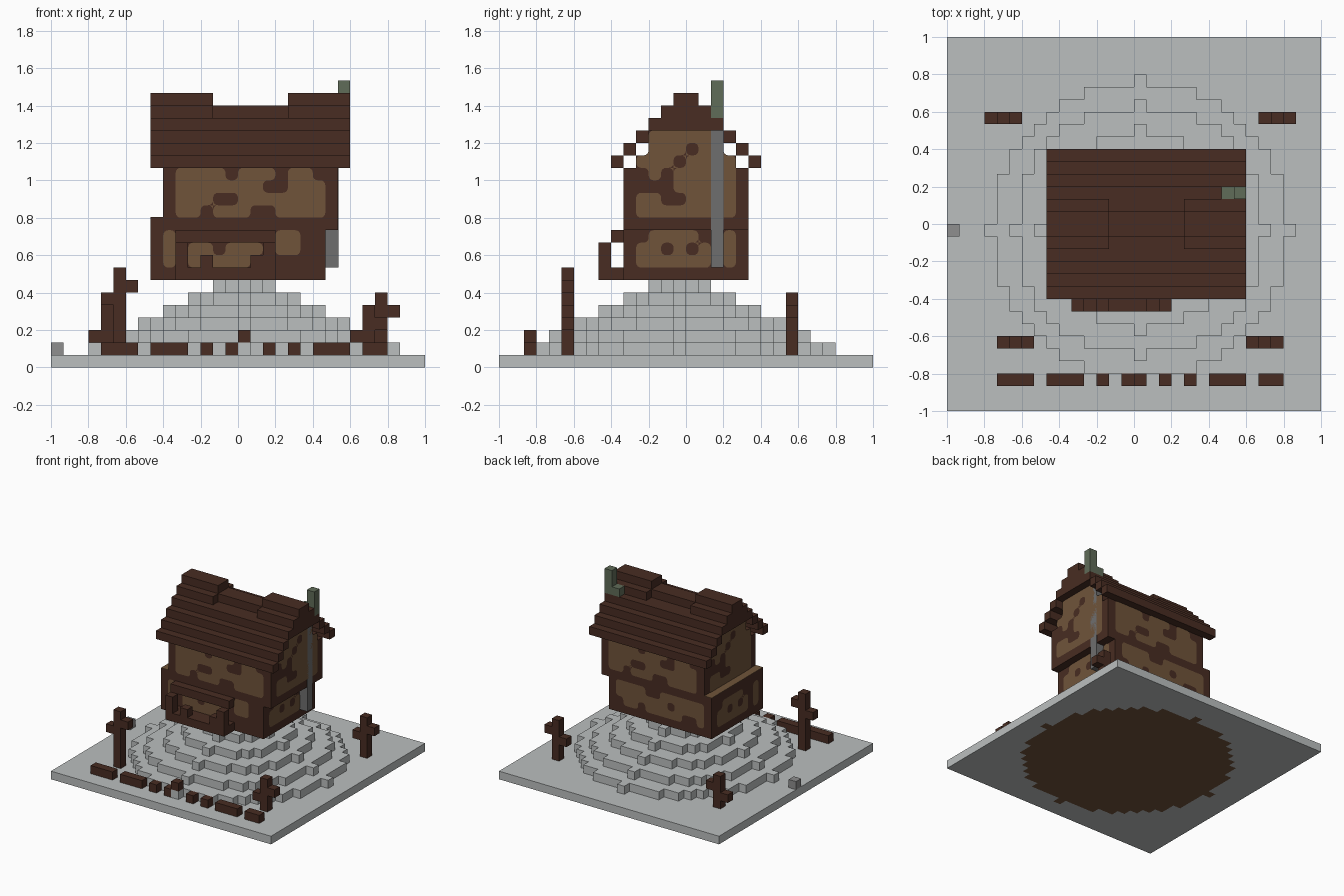
import bpy, bmesh
from math import cos, sin, pi
from mathutils import Vector

U = 1 / 15  # one block

if "Cube" in bpy.data.objects:
    bpy.data.objects.remove(bpy.data.objects["Cube"])


def material(name, hexcode):
    rgb = [int(hexcode[i:i + 2], 16) / 255 for i in (0, 2, 4)]
    lin = [c / 12.92 if c < 0.04 else ((c + 0.055) / 1.055) ** 2.4 for c in rgb]
    m = bpy.data.materials.new(name)
    m.use_nodes = True
    m.diffuse_color = (*lin, 1)
    bsdf = next(n for n in m.node_tree.nodes if n.type == "BSDF_PRINCIPLED")
    bsdf.inputs["Base Color"].default_value = (*lin, 1)
    bsdf.inputs["Roughness"].default_value = 0.9
    return m


SNOW = material("pale_grey", "BBBFBF")
WOOD = material("dark_brown", "482C22")
TAN = material("tan", "70543A")
PIPE = material("mid_grey", "6E6E6E")
ROCK = material("stone_grey", "8E8E8E")
MOSS = material("moss_green", "606C58")


def finish(name, bm, *mats):
    mesh = bpy.data.meshes.new(name)
    bm.to_mesh(mesh)
    bm.free()
    for m in mats:
        mesh.materials.append(m)
    ob = bpy.data.objects.new(name, mesh)
    bpy.context.collection.objects.link(ob)
    return ob


def boxes(name, mat, *spans):
    """Each span is x0, x1, y0, y1, z0, z1 in blocks."""
    bm = bmesh.new()
    for x0, x1, y0, y1, z0, z1 in spans:
        for v in bmesh.ops.create_cube(bm, size=1)["verts"]:
            v.co = Vector(((x0, x1)[v.co.x > 0], (y0, y1)[v.co.y > 0], (z0, z1)[v.co.z > 0])) * U
    return finish(name, bm, mat)


def in_disc(i, j, r):
    return i * i + (j + 1) ** 2 <= r * r


def slab(name, cells, z, *mats):
    """One-block-high layer made of square cells."""
    bm = bmesh.new()
    verts = {}
    for i, j in cells:
        ring = []
        for c in ((i, j), (i + 1, j), (i + 1, j + 1), (i, j + 1)):
            if c not in verts:
                verts[c] = bm.verts.new((c[0] * U, c[1] * U, z * U))
            ring.append(verts[c])
        bm.faces.new(ring)
    top = bmesh.ops.extrude_face_region(bm, geom=bm.faces[:])["geom"]
    for g in top:
        if isinstance(g, bmesh.types.BMVert):
            g.co.z += U
    bmesh.ops.recalc_face_normals(bm, faces=bm.faces)
    if len(mats) > 1:  # round earth patch on the underside
        for f in bm.faces:
            c = f.calc_center_median() / U
            if c.z < 0.1 and in_disc(round(c.x - 0.5), round(c.y - 0.5), 12):
                f.material_index = 1
    return finish(name, bm, *mats)


# Ground and stepped mound
span = range(-15, 15)
grid = [(i, j) for i in span for j in span]
slab("ground", grid, 0, SNOW, TAN)
for level, r in enumerate((12, 10, 8, 6, 4, 2), 1):
    slab(f"mound_step_{level}", [c for c in grid if in_disc(*c, r)], level, SNOW)

# House body, with the upper storey shifted by a block
boxes("lower_storey", WOOD, (-7, 7, -5, 5, 7, 12))
boxes("upper_storey", WOOD, (-6, 8, -5, 5, 11, 16))
boxes("gable", WOOD, (-6, 8, -4, 4, 16, 17), (-6, 8, -3, 3, 17, 19), (-6, 8, -2, 2, 19, 20))
boxes("ledge_top", TAN, (-7, -6, -5, 5, 12, 12.06))

# Stepped roof
rows = []
for k in range(4):
    for y in (-6 + k, 5 - k):
        rows.append((-7, 9, y, y + 1, 16 + k, 17 + k))
boxes("roof_rows", WOOD, *rows)
boxes("roof_crown", WOOD, (-7, 9, -2, 2, 19, 20), (-7, 9, -1, 1, 20, 21))
for side, a, b in (("right", -7, -2), ("left", 4, 9)):
    boxes(f"ridge_cap_{side}", WOOD, (a, b, -2, 2, 20, 21), (a, b, -1, 1, 21, 22))

# Chimney and its pipe on the end wall
boxes("chimney", MOSS, (7, 8, 2, 3, 20, 21), (8, 9, 2, 3, 20, 23))
boxes("chimney_pipe", PIPE, (7, 8.06, 2, 3, 8, 19))

# Porch
boxes("porch_floor", WOOD, (-5, 3, -7, -5, 7, 8))
boxes("porch_awning", WOOD, (-5, 3, -6, -5, 10, 11))
boxes("porch_rail", WOOD, (-5, -4, -7, -6, 8, 10), (2, 3, -7, -6, 8, 10),
      (-3, -2, -7, -6, 8, 9), (1, 2, -7, -6, 8, 9))

# Crooked crosses
for name, x, y, top, left, right in (
        ("front_right", -10, -10, 8, 5, 6), ("back_right", -11, 8, 5, 2, 3),
        ("front_left", 10, -10, 5, 2, 3), ("back_left", 11, 8, 6, 3, 4)):
    boxes(f"cross_{name}", WOOD, (x, x + 1, y, y + 1, 1, top),
          (x - 1, x, y, y + 1, left, left + 1), (x + 1, x + 2, y, y + 1, right, right + 1))

# Broken fence and a loose stone
rails = ((-11, -8), (-7, -4), (-3, -2), (-1, 0), (2, 3), (4, 5), (6, 9), (10, 12))
boxes("fence", WOOD, *[(a, b, -13, -12, 1, 2) for a, b in rails], (0, 1, -13, -12, 2, 3))
boxes("loose_stone", ROCK, (-15, -14, -1, 0, 1, 2))


def plaster(name, rows, origin, along):
    """Rounded plaster patches; rows run top to bottom, T marks plaster."""
    bm = bmesh.new()
    rows = rows[::-1]
    o, a, up = Vector(origin) * U, Vector(along) * U, Vector((0, 0, U))
    o += a.cross(up).normalized() * 0.004

    def tan(c, r):
        return 0 <= r < len(rows) and 0 <= c < len(rows[r]) and rows[r][c] == "T"

    def face(pts):
        bm.faces.new([bm.verts.new(o + a * p + up * q) for p, q in pts])

    rad = 0.4
    corners = ((-1, -1), (1, -1), (1, 1), (-1, 1))
    for r, row in enumerate(rows):
        for c in range(len(row)):
            here, outline = tan(c, r), []
            for n, (sx, sy) in enumerate(corners):
                cx, cy = c + 0.5 + sx / 2, r + 0.5 + sy / 2
                arc = [(cx - sx * rad + rad * cos(t), cy - sy * rad + rad * sin(t))
                       for t in (pi + n * pi / 2 + s * pi / 8 for s in range(5))]
                lone = tan(c + sx, r) != here and tan(c, r + sy) != here
                if here:
                    outline += arc if lone else [(cx, cy)]
                elif lone:  # fill outside a rounded beam corner
                    face([(cx, cy)] + arc[::-1])
            if here:
                face(outline)
    finish(name, bm, TAN)


# Plaster patterns
LONG_UPPER = ["DTTTTDTTTDTTDD",
              "DTTTTTTTDDTTTD",
              "DTTTDDTTTTTTTD",
              "DTTDTTTDDTTTTD"]
FRONT_LOWER = ["DTDDDDDDDDTTDD",
               "DTDTTDTTTDTTDD",
               "DTDTTTTTDDDDDD"]
BACK_LOWER = ["DTTTTDDTTTTTTD",
              "DTTTTTTTDTTTTD",
              "DDTTDTTTTTDDTD"]
END_UPPER = ["DDDTTTTDDD",
             "DDTTTTTTDD",
             "DDTTTDTTDD",
             "DTTTDTTTTD",
             "DDTDTTTTTD",
             "DDDDTTTTTD",
             "DTTDDTTTTD",
             "DTTTTTTTTD"]
END_LOWER = ["DDTTTTDDTD",
             "DTTDTDTDTD",
             "DTTTTTTDTD"]
plaster("front_upper_plaster", LONG_UPPER, (-6, -5, 12), (1, 0, 0))
plaster("front_lower_plaster", FRONT_LOWER, (-7, -5, 8), (1, 0, 0))
plaster("back_upper_plaster", LONG_UPPER, (8, 5, 12), (-1, 0, 0))
plaster("back_lower_plaster", BACK_LOWER, (7, 5, 8), (-1, 0, 0))
plaster("left_upper_plaster", END_UPPER, (8, -5, 12), (0, 1, 0))
plaster("left_lower_plaster", END_LOWER, (7, -5, 8), (0, 1, 0))
plaster("right_upper_plaster", END_UPPER, (-6, 5, 12), (0, -1, 0))
plaster("right_lower_plaster", END_LOWER, (-7, 5, 8), (0, -1, 0))
